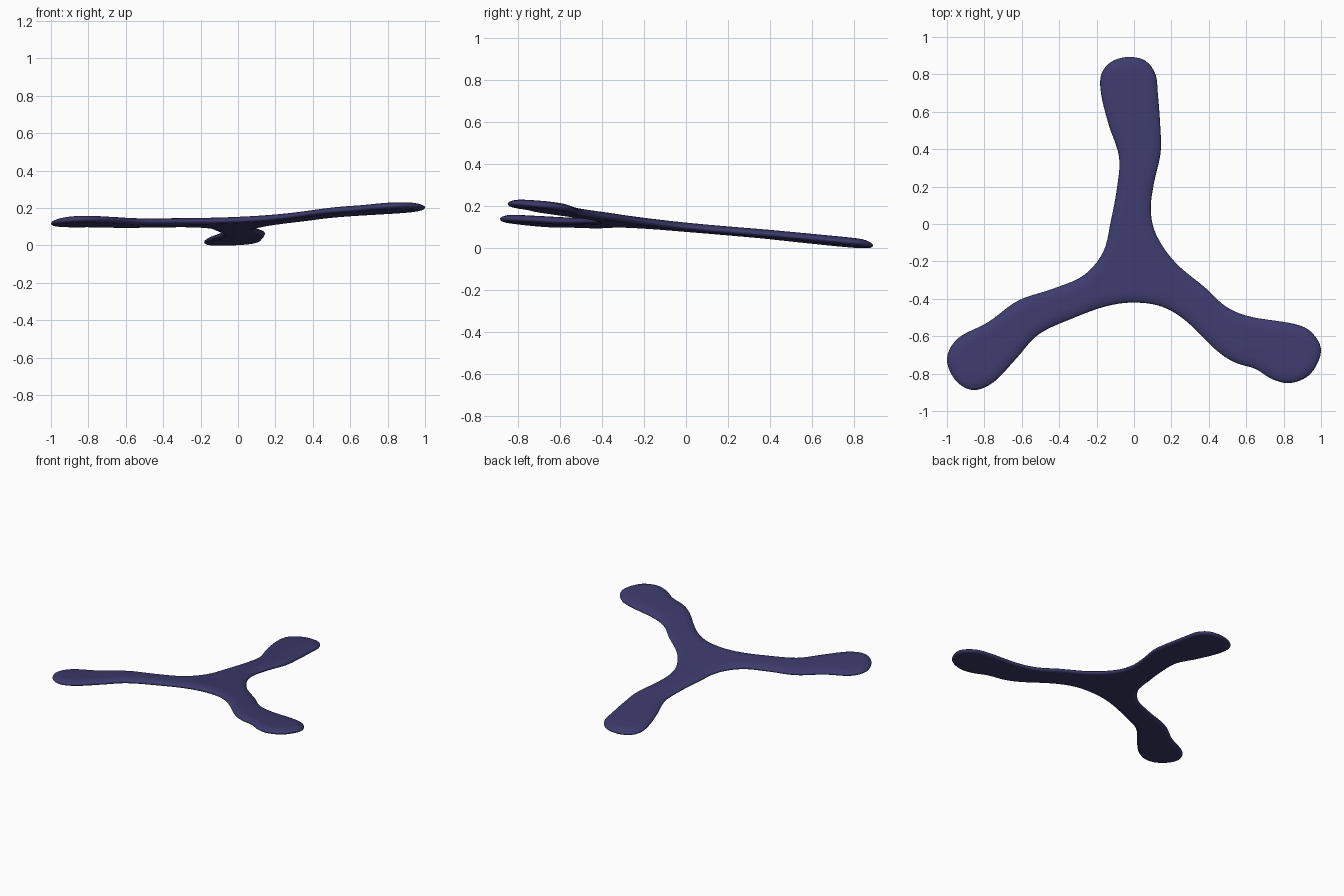
import bpy, bmesh
from mathutils import Vector
from mathutils.geometry import tessellate_polygon

if "Cube" in bpy.data.objects:
    bpy.data.objects.remove(bpy.data.objects["Cube"])

# Plan outline of the three-bladed boomerang, counter-clockwise from the back tip
OUTLINE = [
    (-0.03, 0.893), (-0.12, 0.868), (-0.175, 0.80), (-0.175, 0.69), (-0.135, 0.53),
    (-0.08, 0.36), (-0.09, 0.20), (-0.123, 0.02), (-0.165, -0.15), (-0.27, -0.275),
    (-0.43, -0.345), (-0.62, -0.41), (-0.78, -0.525), (-0.94, -0.61), (-1.0, -0.72),
    (-0.955, -0.835), (-0.86, -0.888), (-0.75, -0.845), (-0.63, -0.72), (-0.51, -0.59),
    (-0.33, -0.505), (-0.15, -0.44), (0.0, -0.42), (0.15, -0.442), (0.28, -0.52),
    (0.44, -0.675), (0.54, -0.74), (0.65, -0.775), (0.74, -0.83), (0.84, -0.85),
    (0.945, -0.80), (1.0, -0.68), (0.955, -0.585), (0.86, -0.535), (0.62, -0.495),
    (0.49, -0.44), (0.38, -0.34), (0.22, -0.205), (0.12, -0.06), (0.09, 0.07),
    (0.105, 0.21), (0.142, 0.38), (0.14, 0.53), (0.128, 0.69), (0.115, 0.80), (0.06, 0.873),
]
STEPS = 5


def smooth_loop(pts):
    """Closed Catmull-Rom curve through the points."""
    p = [Vector(q) for q in pts]
    n, out = len(p), []
    for i in range(n):
        a, b, c, d = p[i - 1], p[i], p[(i + 1) % n], p[(i + 2) % n]
        for k in range(STEPS):
            t = k / STEPS
            out.append(0.5 * (2 * b + (c - a) * t + (2 * a - 5 * b + 4 * c - d) * t * t
                              + (3 * b - a - 3 * c + d) * t ** 3))
    return out


def tilt(x, y):
    """Tilted plane of the underside, resting on the back blade."""
    return 0.081 + 0.045 * x - 0.092 * y


loop = smooth_loop(OUTLINE)
N = len(loop)
inward = []
for i in range(N):
    t = (loop[(i + 1) % N] - loop[i - 1]).normalized()
    inward.append(Vector((-t.y, t.x)))

# Cross-section rings (inset, height above plane): flat underside, rounded rim, domed top
SECTION = [(0.04, 0.0), (0.022, 0.0), (0.010, 0.003), (0.003, 0.008), (0.0, 0.014),
           (0.002, 0.019), (0.008, 0.024), (0.018, 0.029), (0.032, 0.034),
           (0.047, 0.037), (0.06, 0.038)]

bm = bmesh.new()
rings = []
for inset, h in SECTION:
    ring = []
    for p, n in zip(loop, inward):
        q = p + n * inset
        ring.append(bm.verts.new((q.x, q.y, max(0, tilt(q.x, q.y) + h))))
    rings.append(ring)
for lo, hi in zip(rings, rings[1:]):
    for i in range(N):
        j = (i + 1) % N
        bm.faces.new((lo[i], lo[j], hi[j], hi[i]))

# Top and underside caps, tessellated in plan
for ring, up in ((rings[-1], True), (rings[0], False)):
    for a, b, c in tessellate_polygon([[Vector((v.co.x, v.co.y, 0)) for v in ring]]):
        u, w = ring[b].co - ring[a].co, ring[c].co - ring[a].co
        if (u.x * w.y - u.y * w.x > 0) != up:
            b, c = c, b
        bm.faces.new((ring[a], ring[b], ring[c]))
for f in bm.faces:
    f.smooth = True

mesh = bpy.data.meshes.new("boomerang")
bm.to_mesh(mesh)
bm.free()
boomerang = bpy.data.objects.new("boomerang", mesh)
bpy.context.collection.objects.link(boomerang)

# Single indigo finish
indigo = bpy.data.materials.new("indigo")
indigo.diffuse_color = (0.046, 0.043, 0.15, 1)
indigo.use_nodes = True
indigo.node_tree.nodes["Principled BSDF"].inputs["Base Color"].default_value = indigo.diffuse_color
mesh.materials.append(indigo)
